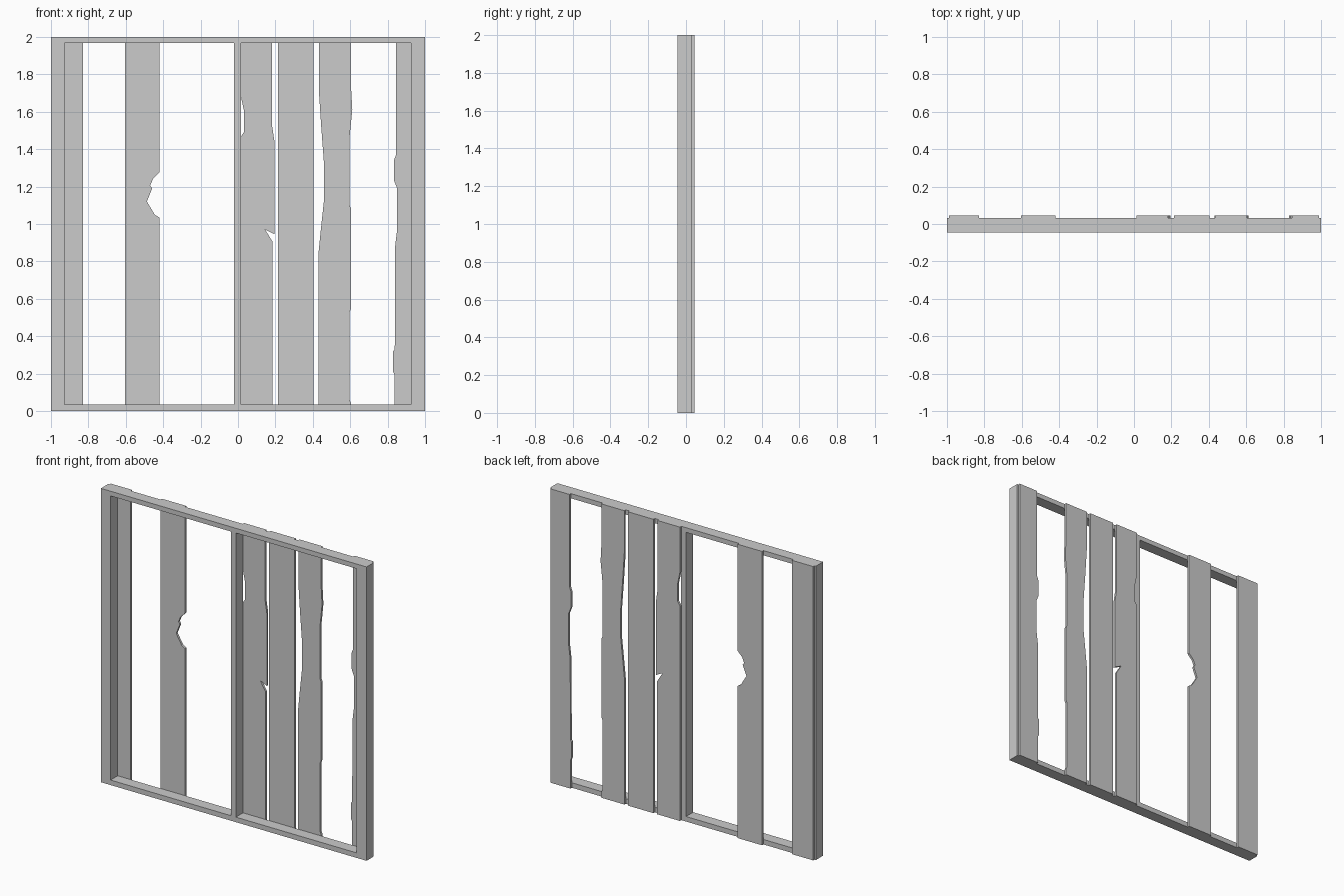
import bpy, bmesh
from mathutils import Matrix

if "Cube" in bpy.data.objects:
    bpy.data.objects.remove(bpy.data.objects["Cube"])

H = 2.0                                   # overall height
FRONT, SEAM, BACK = -0.046, 0.031, 0.046  # frame front, frame/plank seam, plank back


def panel(name, loops, y0, y1):
    """Flat x/z outline (further loops are holes) extruded from y0 to y1."""
    cu = bpy.data.curves.new(name + "_profile", 'CURVE')
    cu.dimensions = '2D'
    cu.fill_mode = 'BOTH'
    cu.extrude = (y1 - y0) / 2
    for pts in loops:
        sp = cu.splines.new('POLY')
        sp.points.add(len(pts) - 1)
        for p, (x, z) in zip(sp.points, pts):
            p.co = (x, z, 0, 1)
        sp.use_cyclic_u = True
    tmp = bpy.data.objects.new(name + "_profile", cu)
    bpy.context.collection.objects.link(tmp)
    bpy.context.view_layer.update()
    dg = bpy.context.evaluated_depsgraph_get()
    me = bpy.data.meshes.new_from_object(tmp.evaluated_get(dg))
    bpy.data.objects.remove(tmp)

    # stand the profile upright, weld caps to sides, keep flat shading
    bm = bmesh.new()
    bm.from_mesh(me)
    bm.transform(Matrix.Translation((0, (y0 + y1) / 2, 0)) @ Matrix.Rotation(1.5707963, 4, 'X'))
    bmesh.ops.remove_doubles(bm, verts=bm.verts, dist=1e-5)
    bmesh.ops.recalc_face_normals(bm, faces=bm.faces)
    for f in bm.faces:
        f.smooth = False
    bm.to_mesh(me)
    bm.free()
    me.name = name
    ob = bpy.data.objects.new(name, me)
    bpy.context.collection.objects.link(ob)
    return ob


def rect(x0, x1, z0, z1):
    return [(x0, z0), (x1, z0), (x1, z1), (x0, z1)]


def plank(name, x_left, x_right, left=(), right=()):
    """Full-height board; left/right list chipped edge points from top to bottom.
    x_left / x_right are (top, bottom) edge positions."""
    outline = [(x_left[0], H), *left, (x_left[1], 0),
               (x_right[1], 0), *reversed(right), (x_right[0], H)]
    return panel(name, [outline], SEAM, BACK)


# Outer frame with centre post, two openings
panel("frame", [rect(-1, 1, 0, H),
                rect(-0.928, -0.022, 0.034, 1.968),
                rect(0.016, 0.925, 0.034, 1.968)], FRONT, SEAM)

# Boards across the back
plank("plank_left_edge", (-0.99, -0.99), (-0.83, -0.83))
plank("plank_bitten", (-0.605, -0.605), (-0.421, -0.421),
      right=[(-0.421, 1.275), (-0.455, 1.24), (-0.47, 1.205), (-0.459, 1.19),
             (-0.487, 1.12), (-0.445, 1.05), (-0.421, 1.035)])
plank("plank_split", (0.014, 0.014), (0.183, 0.185),
      left=[(0.014, 1.69), (0.031, 1.61), (0.031, 1.49), (0.014, 1.465)],
      right=[(0.183, 1.52), (0.195, 1.44), (0.195, 0.945), (0.145, 0.97), (0.185, 0.905)])
plank("plank_plain", (0.213, 0.213), (0.403, 0.403))
plank("plank_worn", (0.432, 0.43), (0.605, 0.605),
      left=[(0.432, 1.72), (0.445, 1.52), (0.46, 1.32), (0.46, 1.13), (0.443, 0.97), (0.43, 0.84)],
      right=[(0.605, 1.72), (0.611, 1.61), (0.597, 1.47), (0.597, 1.1), (0.605, 1.08),
             (0.605, 0.55), (0.597, 0.53), (0.597, 0.06), (0.605, 0.04)])
plank("plank_right_edge", (0.845, 0.838), (0.99, 0.99),
      left=[(0.845, 1.37), (0.833, 1.34), (0.833, 1.235), (0.851, 1.19), (0.851, 0.97),
            (0.84, 0.88), (0.838, 0.33), (0.829, 0.32), (0.829, 0.21), (0.838, 0.195)])
